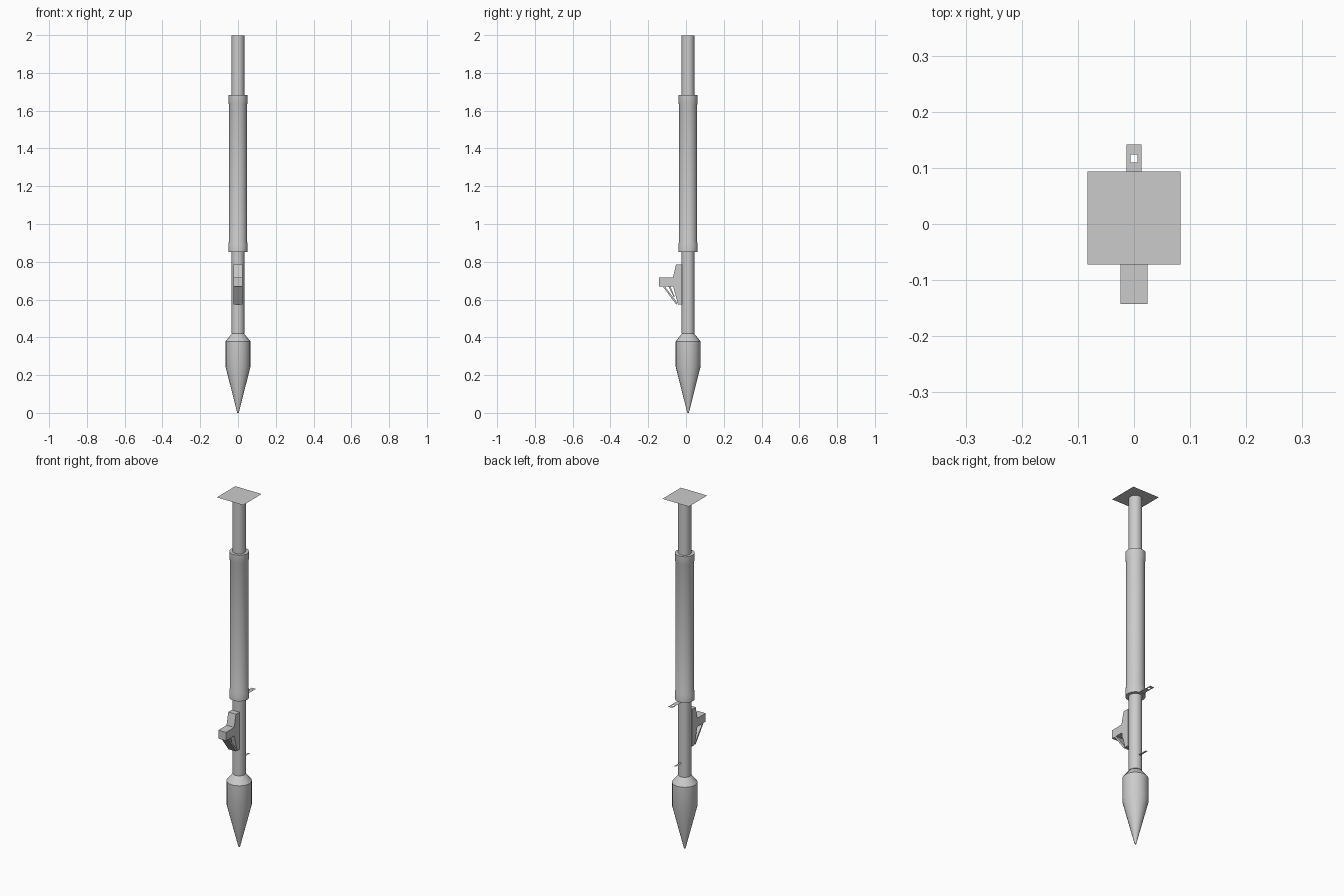
import bpy, bmesh, math

if "Cube" in bpy.data.objects:
    bpy.data.objects.remove(bpy.data.objects["Cube"])

CY = 0.011   # the tube axis sits slightly behind the origin

grey = bpy.data.materials.new("light_grey")
grey.diffuse_color = (0.6, 0.6, 0.6, 1)
grey.use_nodes = True
grey.node_tree.nodes["Principled BSDF"].inputs["Base Color"].default_value = grey.diffuse_color


def finish(name, bm, smooth=False):
    bmesh.ops.remove_doubles(bm, verts=bm.verts, dist=1e-6)
    me = bpy.data.meshes.new(name)
    bm.to_mesh(me)
    bm.free()
    me.materials.append(grey)
    ob = bpy.data.objects.new(name, me)
    bpy.context.collection.objects.link(ob)
    if smooth:
        bpy.ops.object.select_all(action='DESELECT')
        ob.select_set(True)
        bpy.context.view_layer.objects.active = ob
        bpy.ops.object.shade_smooth_by_angle(angle=math.radians(35))
    return ob


def lathe(name, profile, sides=20):
    """Closed turned part from (radius, z) pairs, bottom to top."""
    bm = bmesh.new()
    rings = [[bm.verts.new((r * math.cos(2 * math.pi * i / sides),
                            CY + r * math.sin(2 * math.pi * i / sides), z))
              for i in range(sides)] for r, z in profile]
    for a, b in zip(rings, rings[1:]):
        for i in range(sides):
            j = (i + 1) % sides
            bm.faces.new((a[i], a[j], b[j], b[i]))
    bm.faces.new(rings[0][::-1])
    bm.faces.new(rings[-1])
    return finish(name, bm, True)


def extrude_x(name, outline, half):
    """Prism across x from a (y, z) outline."""
    bm = bmesh.new()
    face = bm.faces.new([bm.verts.new((-half, y, z)) for y, z in outline])
    ext = bmesh.ops.extrude_face_region(bm, geom=[face])
    verts = [v for v in ext["geom"] if isinstance(v, bmesh.types.BMVert)]
    bmesh.ops.translate(bm, verts=verts, vec=(2 * half, 0, 0))
    bmesh.ops.recalc_face_normals(bm, faces=bm.faces)
    return finish(name, bm)


def sheet(name, xs, ys, z, skip=()):
    """Flat horizontal sheet on a grid; skipped cells become holes."""
    bm = bmesh.new()
    for i in range(len(xs) - 1):
        for j in range(len(ys) - 1):
            if (i, j) not in skip:
                bm.faces.new([bm.verts.new((x, y, z)) for x, y in (
                    (xs[i], ys[j]), (xs[i + 1], ys[j]),
                    (xs[i + 1], ys[j + 1]), (xs[i], ys[j + 1]))])
    return finish(name, bm)


# Turned parts
lathe("main_tube", [(0.034, 0.42), (0.034, 1.998)])
lathe("pointed_head", [(0.004, 0.0), (0.066, 0.245), (0.066, 0.378),
                       (0.036, 0.416), (0.026, 0.425)])
lathe("sleeve", [(0.051, 0.852), (0.051, 0.895), (0.048, 0.905),
                 (0.048, 1.632), (0.051, 1.642), (0.051, 1.684)])

# Grip block with handle
extrude_x("grip", [(-0.02, 0.786), (-0.053, 0.786), (-0.069, 0.717),
                   (-0.143, 0.717), (-0.143, 0.669), (-0.068, 0.669),
                   (-0.042, 0.574), (-0.02, 0.574)], 0.024)
# Guard bar and trigger
extrude_x("guard", [(-0.124, 0.67), (-0.113, 0.67),
                    (-0.045, 0.582), (-0.052, 0.574)], 0.024)
extrude_x("trigger", [(-0.093, 0.67), (-0.083, 0.67), (-0.060, 0.615),
                      (-0.064, 0.612)], 0.008)

# Flat sheets: end plate and the two sights
sheet("end_plate", [-0.083, 0.083], [CY - 0.083, CY + 0.083], 2.0)
sheet("rear_sight", [-0.013, -0.006, 0.006, 0.013],
      [0.04, 0.11, 0.124, 0.142], 0.853, skip={(1, 1)})
sheet("front_sight", [-0.006, 0.006], [0.03, 0.099], 0.50)
